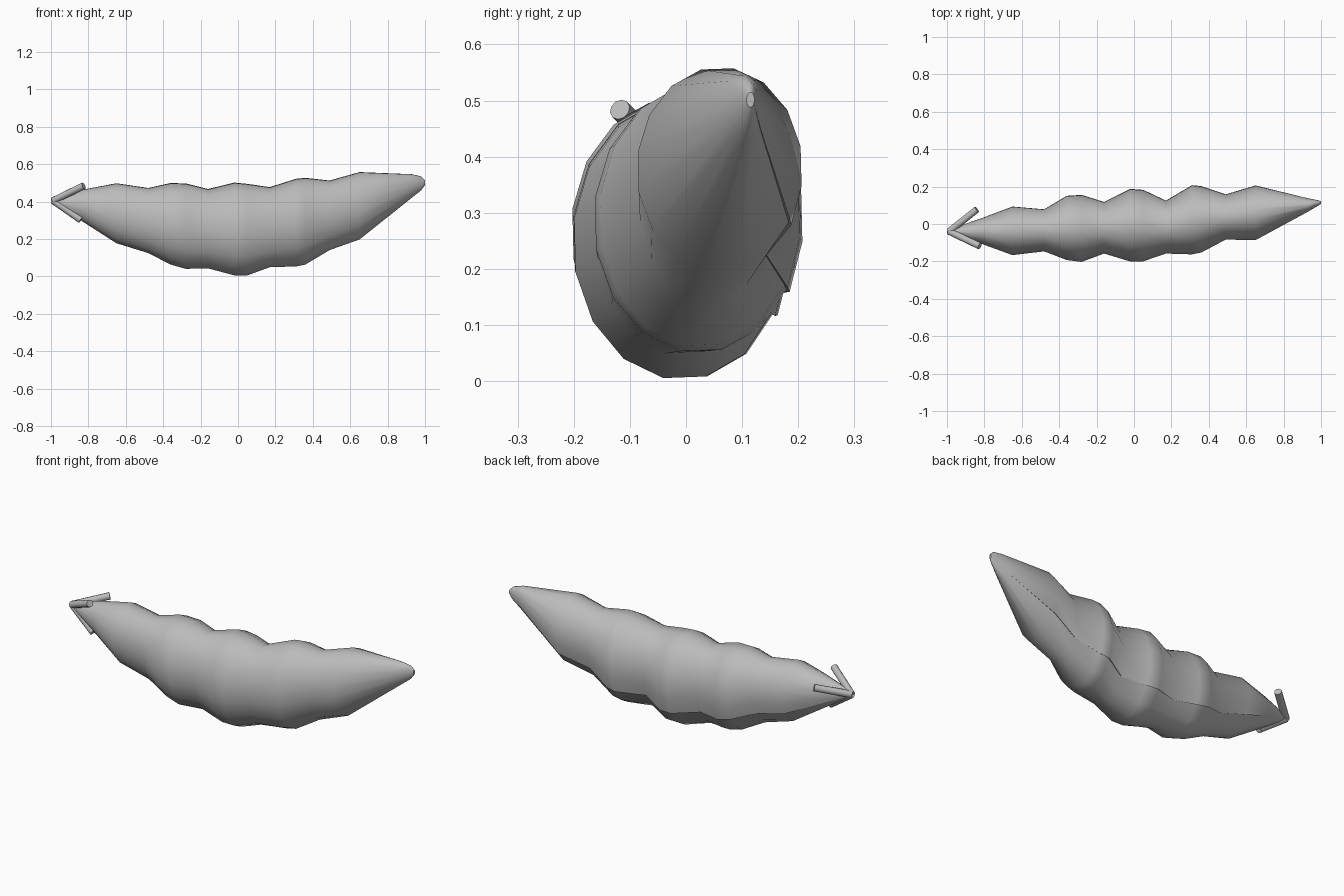
import bpy, bmesh, math
from mathutils import Vector

if "Cube" in bpy.data.objects:
    bpy.data.objects.remove(bpy.data.objects["Cube"])

green = bpy.data.materials.new("plain grey")
green.diffuse_color = (0.5, 0.5, 0.5, 1)
green.use_nodes = True
green.node_tree.nodes["Principled BSDF"].inputs["Base Color"].default_value = green.diffuse_color

# pod outline: x, y min, y max, z min, z max
RINGS = [
    (-0.98, -0.055, -0.025, 0.39, 0.42),
    (-0.82, -0.105, 0.03, 0.285, 0.467),
    (-0.65, -0.168, 0.095, 0.175, 0.50),
    (-0.48, -0.148, 0.08, 0.122, 0.475),
    (-0.36, -0.195, 0.153, 0.06, 0.502),
    (-0.28, -0.205, 0.158, 0.037, 0.50),
    (-0.16, -0.16, 0.12, 0.04, 0.47),
    (-0.02, -0.203, 0.19, 0.002, 0.505),
    (0.05, -0.202, 0.185, 0.002, 0.498),
    (0.17, -0.16, 0.127, 0.046, 0.48),
    (0.31, -0.165, 0.21, 0.05, 0.525),
    (0.36, -0.155, 0.205, 0.06, 0.53),
    (0.49, -0.085, 0.16, 0.138, 0.515),
    (0.65, -0.088, 0.208, 0.195, 0.56),
    (0.93, 0.065, 0.138, 0.42, 0.547),
    (0.98, 0.095, 0.128, 0.46, 0.535),
    (1.0, 0.108, 0.122, 0.488, 0.515),
]
SIDES = 16
SEAM = math.radians(-32)


def add_object(name, bm):
    bmesh.ops.recalc_face_normals(bm, faces=bm.faces)
    mesh = bpy.data.meshes.new(name)
    bm.to_mesh(mesh)
    bm.free()
    mesh.materials.append(green)
    obj = bpy.data.objects.new(name, mesh)
    bpy.context.collection.objects.link(obj)
    return obj


# bulging pod skin, with a small stepped seam along its back
bm = bmesh.new()
loops = []
for x, y0, y1, z0, z1 in RINGS:
    cy, cz, ry, rz = (y0 + y1) / 2, (z0 + z1) / 2, (y1 - y0) / 2, (z1 - z0) / 2
    loop = []
    for i in range(SIDES + 1):
        a = SEAM + math.tau * i / SIDES
        k = 1.02 if i == 0 else 0.98 if i == SIDES else 1.0
        loop.append(bm.verts.new((x, cy + k * ry * math.cos(a), cz + k * rz * math.sin(a))))
    loops.append(loop)
n = SIDES + 1
for a, b in zip(loops, loops[1:]):
    for i in range(n):
        f = bm.faces.new((a[i], a[(i + 1) % n], b[(i + 1) % n], b[i]))
        f.smooth = True
    for i in (0, SIDES):
        bm.edges.get((a[i], b[i])).smooth = False
bm.faces.new(loops[0])
bm.faces.new(loops[-1])
add_object("pod", bm)


# three thin sepals fanning out from the stem end
def rod(name, start, end, radius, sides=10):
    start, end = Vector(start), Vector(end)
    d = end - start
    bm = bmesh.new()
    bmesh.ops.create_cone(bm, cap_ends=True, segments=sides, radius1=radius,
                          radius2=radius, depth=d.length)
    q = d.to_track_quat('Z', 'Y')
    for v in bm.verts:
        v.co = q @ v.co + (start + end) / 2
    for f in bm.faces:
        f.smooth = len(f.verts) == 4
    for e in bm.edges:
        e.smooth = all(f.smooth for f in e.link_faces)
    add_object(name, bm)


for i, tip in enumerate([(-0.825, -0.118, 0.484), (-0.84, 0.078, 0.448), (-0.84, -0.068, 0.302)]):
    rod("sepal_%d" % (i + 1), (-0.988, -0.04, 0.405), tip, 0.019)
